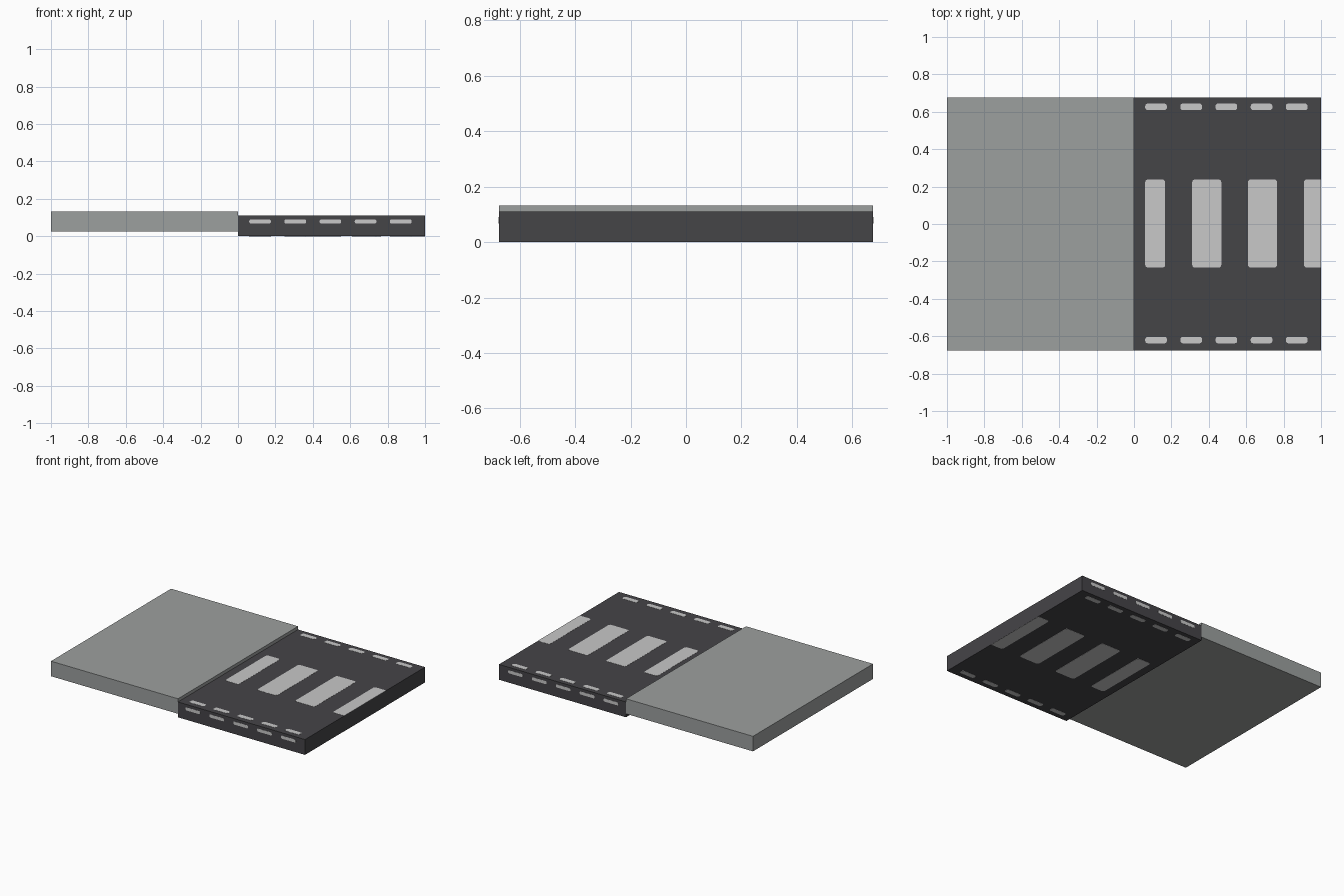
import bpy, bmesh, math
from mathutils import Vector

if "Cube" in bpy.data.objects:
    bpy.data.objects.remove(bpy.data.objects["Cube"])


def material(name, rgb):
    m = bpy.data.materials.new(name)
    m.diffuse_color = (*rgb, 1)
    m.use_nodes = True
    m.node_tree.nodes["Principled BSDF"].inputs["Base Color"].default_value = m.diffuse_color
    return m


ASPHALT = material("dark asphalt", (0.060, 0.058, 0.064))
PAINT = material("pale road paint", (0.58, 0.58, 0.58))
CONCRETE = material("grey concrete", (0.335, 0.35, 0.345))

HALF = 0.675      # half width in y
TOP = 0.11        # road height
EPS = 0.001       # paint thickness


def finish(name, bm, mat):
    bmesh.ops.recalc_face_normals(bm, faces=bm.faces)
    me = bpy.data.meshes.new(name)
    bm.to_mesh(me)
    bm.free()
    me.materials.append(mat)
    ob = bpy.data.objects.new(name, me)
    bpy.context.collection.objects.link(ob)
    return ob


def box(name, lo, hi, mat):
    bm = bmesh.new()
    bmesh.ops.create_cube(bm, size=1)
    for v in bm.verts:
        v.co = Vector([l + (c + 0.5) * (h - l) for c, l, h in zip(v.co, lo, hi)])
    return finish(name, bm, mat)


def rounded(u0, u1, v0, v1, r):
    """Rounded rectangle outline, clipped at the road's end."""
    pts = []
    for cu, cv, start in ((u1 - r, v1 - r, 0), (u0 + r, v1 - r, 90),
                          (u0 + r, v0 + r, 180), (u1 - r, v0 + r, 270)):
        for k in range(4):
            a = math.radians(start + k * 30)
            pts.append((cu + r * math.cos(a), cv + r * math.sin(a)))
    out = []
    for u, v in pts:
        p = (min(u, 1.0), v)
        if not out or (Vector(p) - Vector(out[-1])).length > 1e-5:
            out.append(p)
    return out


def plates(name, outlines, place_a, place_b):
    """Thin painted plates between two placement planes."""
    bm = bmesh.new()
    for outline in outlines:
        low = [bm.verts.new(place_a(u, v)) for u, v in outline]
        high = [bm.verts.new(place_b(u, v)) for u, v in outline]
        bm.faces.new(low[::-1])
        bm.faces.new(high)
        n = len(low)
        for i in range(n):
            j = (i + 1) % n
            bm.faces.new((low[i], low[j], high[j], high[i]))
    return finish(name, bm, PAINT)


# Two slabs: road half and raised pavement half
box("road_slab", (0, -HALF, EPS), (1, HALF, TOP), ASPHALT)
box("pavement_slab", (-1, -HALF, 0.026), (0, HALF, 0.133), CONCRETE)

# Layout of the markings
dash_x = [(0.06 + 0.188 * i, 0.176 + 0.188 * i) for i in range(5)]
bar_x = [(0.06, 0.167), (0.311, 0.467), (0.609, 0.765), (0.908, 1.06)]
bars = [rounded(a, b, -0.233, 0.238, 0.015) for a, b in bar_x]
edge_dashes = [rounded(a, b, v, v + 0.035, 0.013)
               for v in (-0.638, 0.609) for a, b in dash_x]
side_dashes = [rounded(a, b, 0.068, 0.09, 0.009) for a, b in dash_x]

# Crossing bars and edge dashes on top and underside
for side, z0, z1 in (("top", TOP - EPS, TOP + EPS), ("underside", 0, 2 * EPS)):
    for part, shapes in (("crossing_bars", bars), ("edge_dashes", edge_dashes)):
        plates(f"{part}_{side}", shapes,
               lambda u, v: (u, v, z0), lambda u, v: (u, v, z1))

# Dashes on the front and back walls
for side, s in (("front", -1), ("back", 1)):
    plates(f"wall_dashes_{side}", side_dashes,
           lambda u, v: (u, s * (HALF - EPS), v),
           lambda u, v: (u, s * (HALF + EPS), v))
